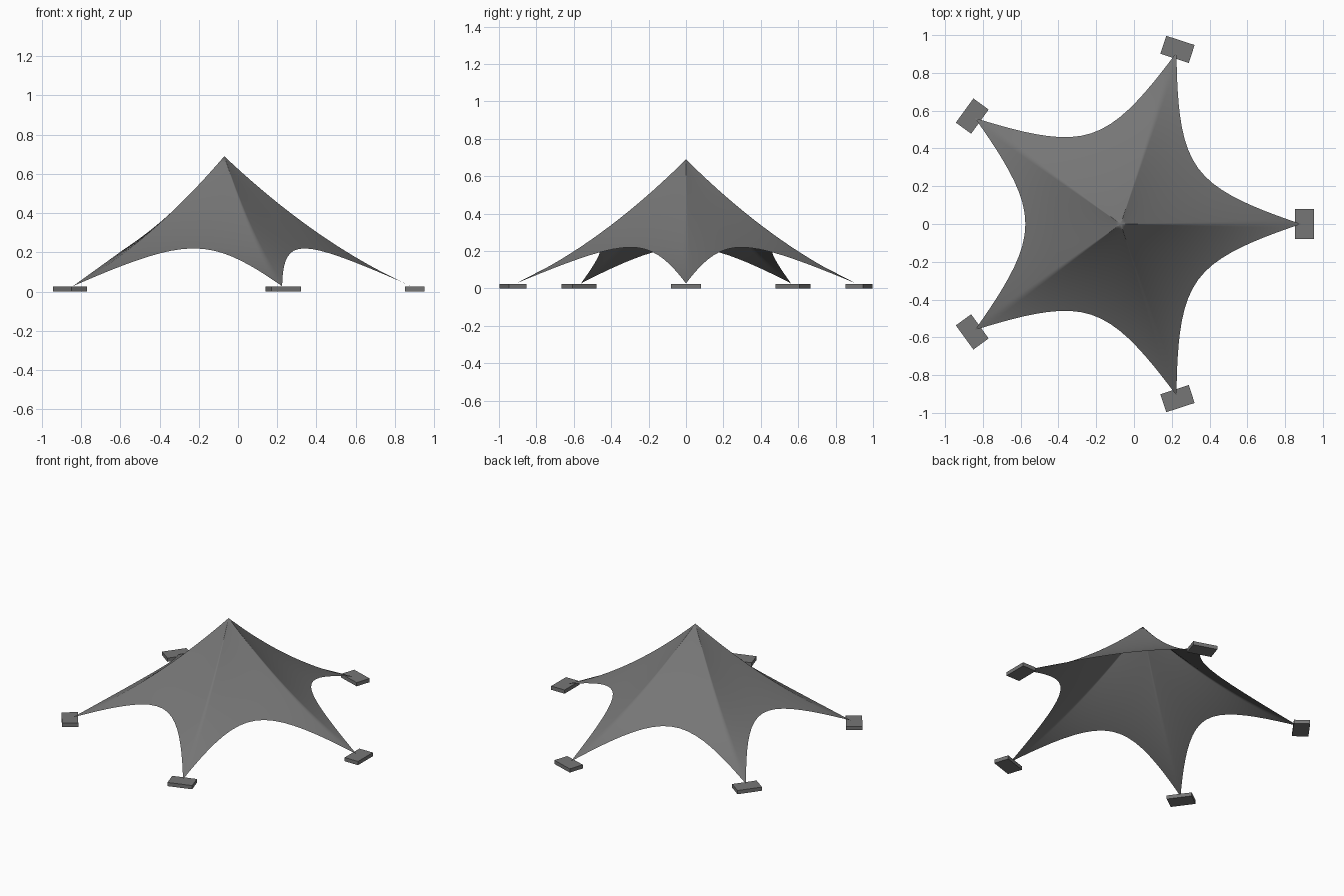
import bpy, bmesh
from math import cos, sin, radians, sqrt
from mathutils import Vector, Matrix

cube = bpy.data.objects.get("Cube")
if cube:
    bpy.data.objects.remove(cube, do_unlink=True)

SIDES = 5
STEP = 360 / SIDES
CENTRE_X = -0.07
APEX = Vector((CENTRE_X, 0, 0.69))
TIP_R, TIP_Z = 0.955, 0.027      # fabric corners
ARCH_R, ARCH_Z = 0.505, 0.22     # middle of each scalloped edge
ACROSS, DOWN = 20, 20


def flat_material(name, value):
    mat = bpy.data.materials.new(name)
    mat.use_nodes = True
    colour = (value, value, value, 1)
    mat.diffuse_color = colour
    bsdf = mat.node_tree.nodes["Principled BSDF"]
    bsdf.inputs["Base Color"].default_value = colour
    bsdf.inputs["Roughness"].default_value = 0.8
    return mat


def add_object(name, bm, mat):
    mesh = bpy.data.meshes.new(name)
    bm.to_mesh(mesh)
    bm.free()
    mesh.materials.append(mat)
    obj = bpy.data.objects.new(name, mesh)
    bpy.context.collection.objects.link(obj)
    return obj


grey = flat_material("grey", 0.18)


def canopy_point(angle, u, t):
    """Point on a panel facing angle; u runs across (-1..1), t from peak to hem."""
    w = sqrt(1 + 3 * u * u) - 1                 # 0 at the arch, 1 at the corners
    half = radians(STEP / 2)
    out = ARCH_R + (TIP_R * cos(half) - ARCH_R) * w
    side = TIP_R * sin(half) * u
    hem_z = ARCH_Z + (TIP_Z - ARCH_Z) * w
    sag = (0.035 + 0.025 * w) * 4 * t * (1 - t)
    local = Vector((out * t, side * t, (hem_z - APEX.z) * t - sag))
    return APEX + Matrix.Rotation(radians(angle), 3, "Z") @ local


# Canopy: one sagging panel between each pair of ridges
bm = bmesh.new()
for i in range(SIDES):
    angle = STEP * (i + 0.5)
    grid = [[bm.verts.new(canopy_point(angle, 2 * a / ACROSS - 1, d / DOWN))
             for a in range(ACROSS + 1)] for d in range(1, DOWN + 1)]
    peak = bm.verts.new(APEX)
    for a in range(ACROSS):
        bm.faces.new((peak, grid[0][a], grid[0][a + 1]))
        for upper, lower in zip(grid, grid[1:]):
            bm.faces.new((upper[a], lower[a], lower[a + 1], upper[a + 1]))
bmesh.ops.remove_doubles(bm, verts=bm.verts, dist=0.0001)
for face in bm.faces:
    face.smooth = True
add_object("canopy", bm, grey)

# Anchor plates under the corners
for i in range(SIDES):
    bm = bmesh.new()
    bmesh.ops.create_cube(bm, size=1)
    place = (Matrix.Translation((CENTRE_X, 0, 0))
             @ Matrix.Rotation(radians(STEP * i), 4, "Z")
             @ Matrix.Translation((0.972, 0, 0.0125))
             @ Matrix.Diagonal((0.1, 0.158, 0.025, 1)))
    bm.transform(place)
    add_object(f"anchor_plate_{i + 1}", bm, grey)
